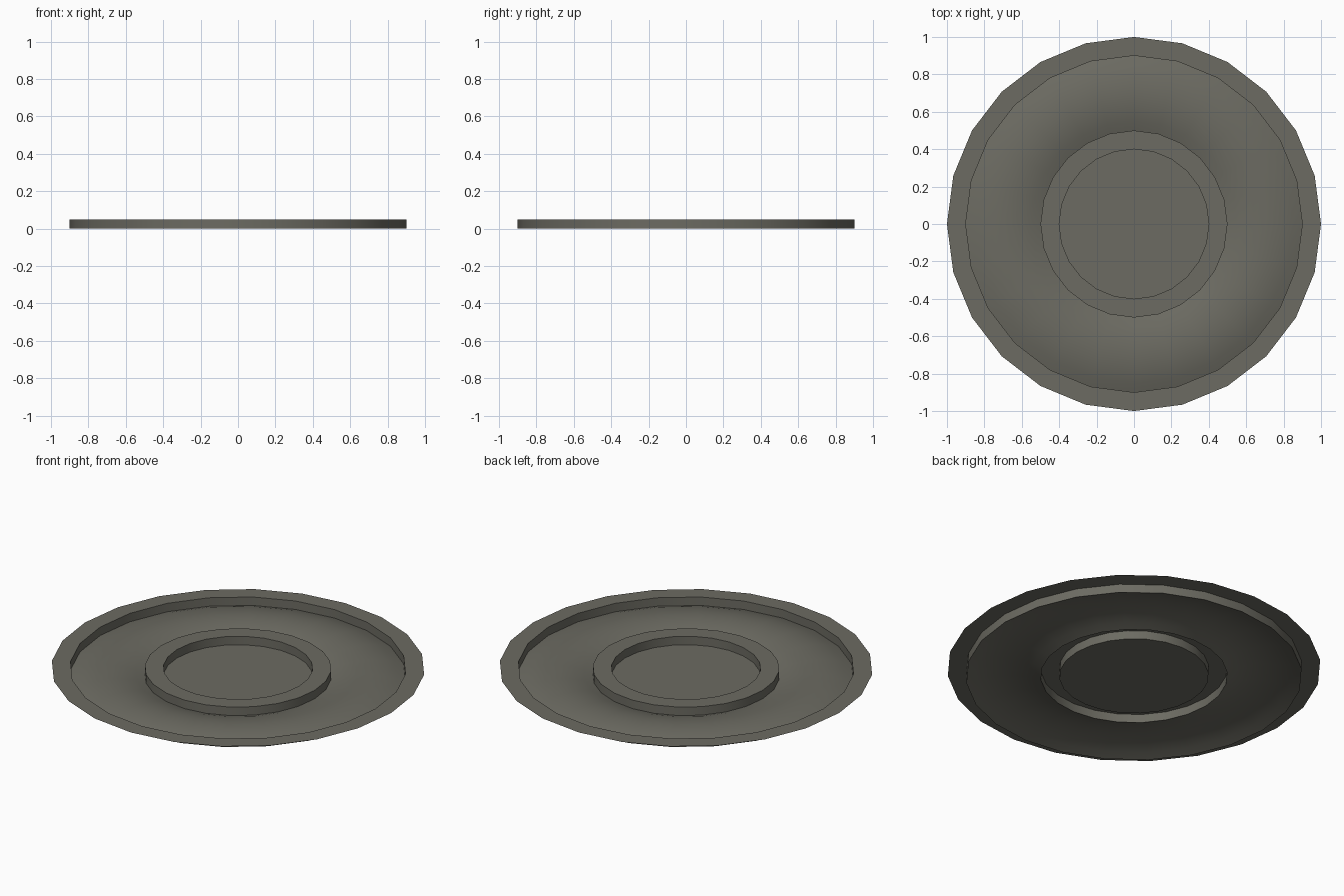
import bpy, bmesh, math

if "Cube" in bpy.data.objects:
    bpy.data.objects.remove(bpy.data.objects["Cube"])

SIDES = 24
H = 0.05       # rim and ring height
BULGE = 0.04   # gentle swell of the floor between ring and rim

mat = bpy.data.materials.new("warm_grey")
mat.diffuse_color = (0.15, 0.147, 0.122, 1)
mat.use_nodes = True
mat.node_tree.nodes["Principled BSDF"].inputs["Base Color"].default_value = mat.diffuse_color


def revolve(name, profile):
    """Turn an (r, z) profile from the axis outward into an open sheet."""
    bm = bmesh.new()
    rings = []
    for r, z in profile:
        if r == 0:
            rings.append([bm.verts.new((0, 0, z))] * SIDES)
        else:
            rings.append([bm.verts.new((r * math.cos(2 * math.pi * i / SIDES),
                                        r * math.sin(2 * math.pi * i / SIDES), z))
                          for i in range(SIDES)])
    for a, b in zip(rings, rings[1:]):
        for i in range(SIDES):
            j = (i + 1) % SIDES
            corners = [a[i], b[i], b[j], a[j]]
            bm.faces.new(list(dict.fromkeys(corners)))
    me = bpy.data.meshes.new(name)
    bm.to_mesh(me)
    bm.free()
    me.materials.append(mat)
    ob = bpy.data.objects.new(name, me)
    bpy.context.collection.objects.link(ob)
    bpy.ops.object.select_all(action='DESELECT')
    ob.select_set(True)
    bpy.context.view_layer.objects.active = ob
    bpy.ops.object.shade_smooth_by_angle(angle=math.radians(30))
    return ob


# Centre well and raised ring, swelling floor, then wall and flat rim
floor = [(0.7 + 0.2 * t, BULGE * (1 - t * t)) for t in (k / 4 for k in range(-4, 5))]
revolve("dish", [(0, 0), (0.4, 0), (0.4, H), (0.5, H)] + floor + [(0.9, H), (1.0, H)])
